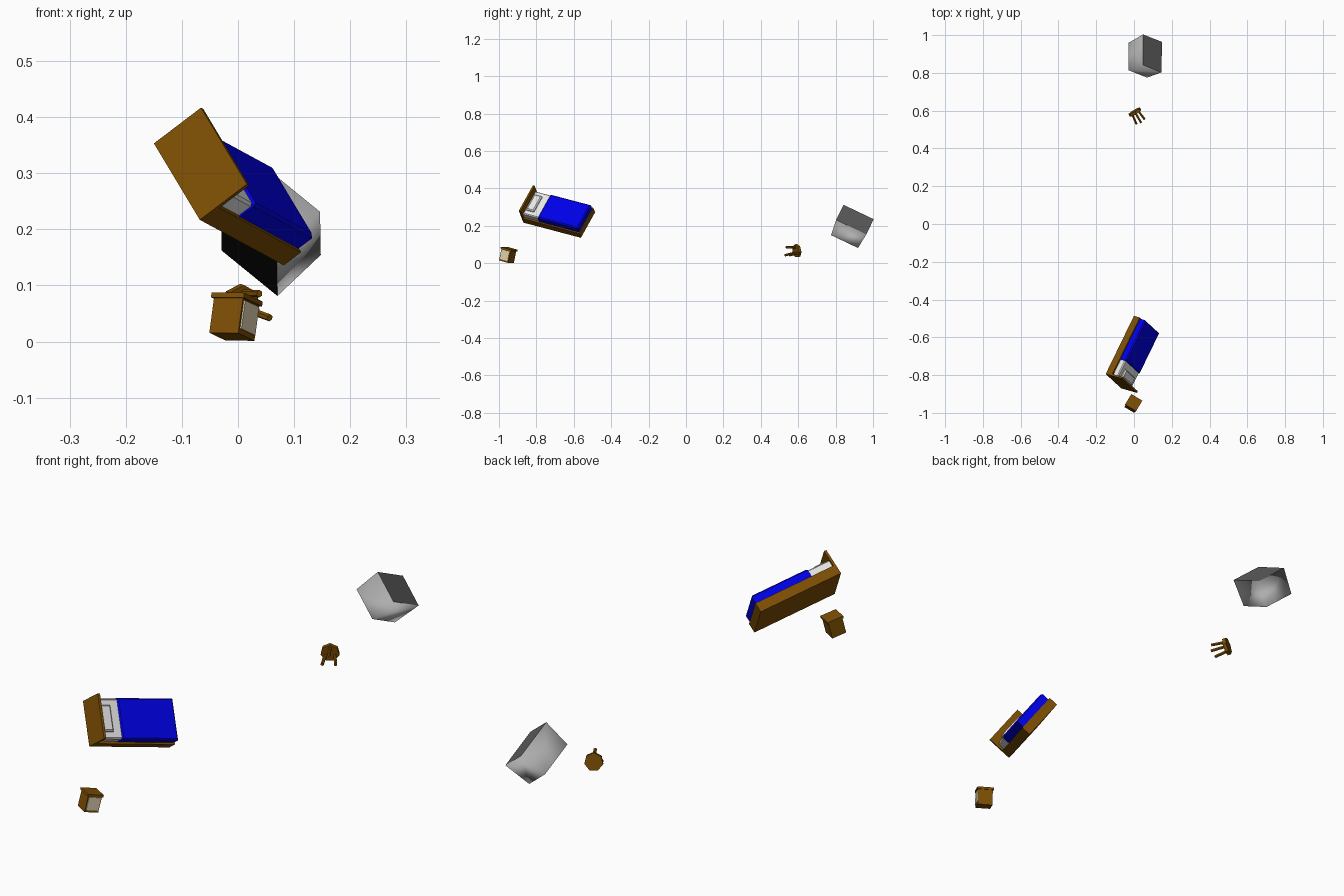
import bpy, bmesh, math
from mathutils import Matrix, Vector

if "Cube" in bpy.data.objects:
    bpy.data.objects.remove(bpy.data.objects["Cube"])


def material(name, rgb):
    m = bpy.data.materials.new(name)
    m.diffuse_color = (*rgb, 1)
    m.use_nodes = True
    m.node_tree.nodes["Principled BSDF"].inputs["Base Color"].default_value = m.diffuse_color
    return m


WOOD = material("brown wood", (0.205, 0.076, 0.001))
BLUE = material("blue blanket", (0.0, 0.0, 0.8))
WHITE = material("white linen", (0.8, 0.8, 0.8))
CREAM = material("cream panel", (0.8, 0.68, 0.46))
GREY = material("grey casing", (0.42, 0.42, 0.42))
DARK = material("dark grey screen", (0.11, 0.11, 0.11))
BLACK = material("black back", (0.005, 0.005, 0.005))


def pose(origin, up, side):
    """Placement matrix: local z along up, local x as near to side as possible."""
    z = Vector(up).normalized()
    x = Vector(side)
    x = (x - z * x.dot(z)).normalized()
    y = z.cross(x)
    m = Matrix((x, y, z)).transposed().to_4x4()
    m.translation = Vector(origin)
    return m


def finish(name, bm, mats, place):
    bmesh.ops.recalc_face_normals(bm, faces=bm.faces)
    bm.transform(place)
    me = bpy.data.meshes.new(name)
    bm.to_mesh(me)
    bm.free()
    for m in mats:
        me.materials.append(m)
    ob = bpy.data.objects.new(name, me)
    bpy.context.collection.objects.link(ob)
    return ob


def box(name, lo, hi, mat, place, bevel=0):
    bm = bmesh.new()
    lo, hi = Vector(lo), Vector(hi)
    size = hi - lo
    bmesh.ops.create_cube(bm, size=1, matrix=Matrix.Translation((lo + hi) / 2) @ Matrix.Diagonal((*size, 1)))
    if bevel:
        # soften only the upper edges
        edges = [e for e in bm.edges if all(v.co.z > hi.z - 1e-5 for v in e.verts)]
        bmesh.ops.bevel(bm, geom=edges, offset=bevel, segments=1, affect='EDGES')
    return finish(name, bm, [mat], place)


def prism(name, p0, p1, radius, sides, mat, place, turn=0):
    bm = bmesh.new()
    p0, p1 = Vector(p0), Vector(p1)
    d = p1 - p0
    m = (Matrix.Translation((p0 + p1) / 2) @ d.to_track_quat('Z', 'Y').to_matrix().to_4x4()
         @ Matrix.Rotation(turn, 4, 'Z'))
    bmesh.ops.create_cone(bm, cap_ends=True, segments=sides, radius1=radius, radius2=radius,
                          depth=d.length, matrix=m)
    return finish(name, bm, [mat], place)


# Bed: x across, y from head to foot, z up from the underside
bed = pose((-0.109, -0.832, 0.285), (0.777, -0.222, 0.59), (0.463, -0.429, -0.774))
box("bed_frame", (-0.088, 0.0, 0), (0.088, 0.352, 0.04), WOOD, bed)
box("headboard", (-0.088, 0, 0), (0.088, 0.01, 0.108), WOOD, bed)
box("mattress", (-0.078, 0.01, 0.03), (0.078, 0.342, 0.072), WHITE, bed, 0.005)
box("blanket", (-0.081, 0.102, 0.03), (0.081, 0.348, 0.077), BLUE, bed, 0.006)
box("pillow", (-0.052, 0.02, 0.066), (0.052, 0.066, 0.084), WHITE, bed, 0.006)

# Nightstand: x towards the drawer front
stand = pose((-0.011, -0.96, 0.0085), (0.13, 0.2, 0.97), (0.86, -0.51, 0))
box("nightstand_body", (-0.03, -0.029, 0), (0.03, 0.029, 0.065), WOOD, stand)
box("nightstand_top", (-0.034, -0.033, 0.064), (0.034, 0.033, 0.073), WOOD, stand)
box("nightstand_panel", (0.029, -0.025, 0.009), (0.033, 0.025, 0.061), CREAM, stand)

# Stool: seven-sided seat on three splayed legs
stool = pose((0.005, 0.592, 0.066), (-0.5, 0.85, 0.15), (0, 0, 1))
prism("stool_seat", (0, 0, -0.007), (0, 0, 0.008), 0.036, 7, WOOD, stool, math.pi / 2)
for i in range(3):
    a = i * math.tau / 3
    c, s = math.cos(a), math.sin(a)
    prism("stool_leg", (0.021 * c, 0.021 * s, -0.004), (0.029 * c, 0.029 * s, -0.062),
          0.0065, 6, WOOD, stool)

# Tapered casing: small black back, grey sides, dark front with a thin grey rim
case_pose = pose((0.02, 0.867, 0.156), (0.077, 0.036, 0.077), (-0.016, 0.145, -0.09))
bm = bmesh.new()


def ring(hx, hy, z):
    return [bm.verts.new((sx * hx, sy * hy, z)) for sx, sy in ((-1, -1), (1, -1), (1, 1), (-1, 1))]


back, front = ring(0.08, 0.067, 0), ring(0.0895, 0.067, 0.115)
for i in range(4):
    j = (i + 1) % 4
    bm.faces.new((back[i], back[j], front[j], front[i]))
bm.faces.new(back).material_index = 2
screen = bm.faces.new(front)
bmesh.ops.inset_individual(bm, faces=[screen], thickness=0.003)
screen.material_index = 1
casing = finish("casing", bm, [GREY, DARK, BLACK], case_pose)
for p in casing.data.polygons:
    p.use_smooth = p.material_index == 0
